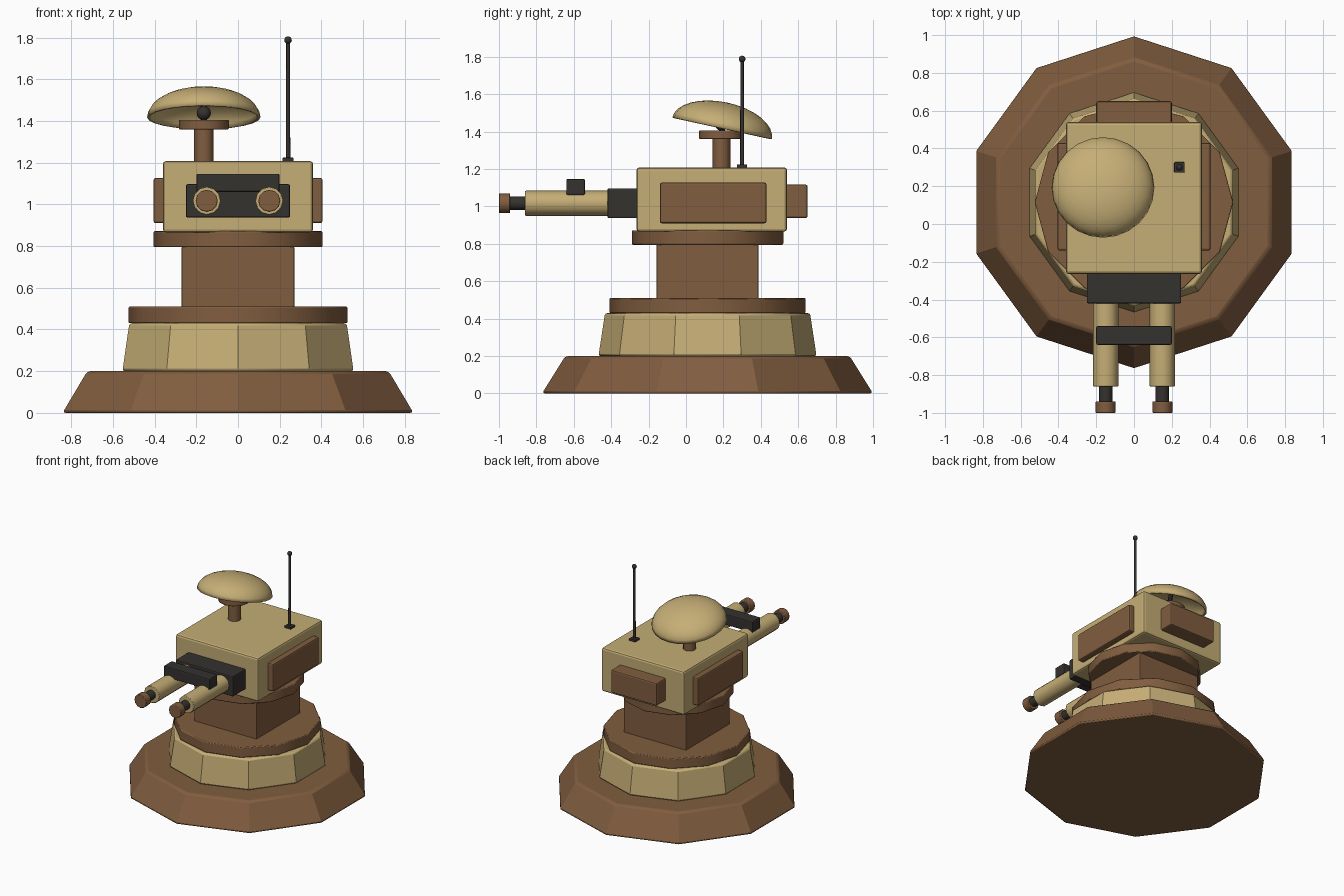
import bpy, bmesh, math
from mathutils import Matrix, Vector

if "Cube" in bpy.data.objects:
    bpy.data.objects.remove(bpy.data.objects["Cube"])

CY = 0.115  # turret axis in y


def material(name, rgb):
    m = bpy.data.materials.new(name)
    m.diffuse_color = (*rgb, 1)
    m.use_nodes = True
    m.node_tree.nodes["Principled BSDF"].inputs["Base Color"].default_value = m.diffuse_color
    return m


BROWN = material("brown", (0.22, 0.11, 0.05))
SAND = material("sand", (0.56, 0.42, 0.18))
DARK = material("dark", (0.035, 0.032, 0.028))


def finish(name, bm, mat, bevel=0.0, smooth=None, segments=2):
    bmesh.ops.recalc_face_normals(bm, faces=bm.faces)
    me = bpy.data.meshes.new(name)
    bm.to_mesh(me)
    bm.free()
    me.materials.append(mat)
    ob = bpy.data.objects.new(name, me)
    bpy.context.collection.objects.link(ob)
    if bevel:
        b = ob.modifiers.new("bevel", 'BEVEL')
        b.width, b.segments = bevel, segments
        b.limit_method, b.angle_limit = 'ANGLE', math.radians(50)
    if smooth:
        bpy.ops.object.select_all(action='DESELECT')
        ob.select_set(True)
        bpy.context.view_layer.objects.active = ob
        bpy.ops.object.shade_smooth_by_angle(angle=math.radians(smooth))
    return ob


def box(name, mat, x, y, z, bevel=0.01):
    bm = bmesh.new()
    bmesh.ops.create_cube(bm, size=1)
    for v in bm.verts:
        v.co = [(a + b) / 2 + c * (b - a) for (a, b), c in zip((x, y, z), v.co)]
    return finish(name, bm, mat, bevel)


def prism(name, mat, start, end, r1, r2, sides, bevel=0.0, smooth=40):
    """Tapered prism between two points with a corner on the +y (or +z) side."""
    start, end = Vector(start), Vector(end)
    axis = (end - start).normalized()
    up = Vector((0, 0, 1)) if abs(axis.y) > 0.9 else Vector((0, 1, 0))
    side = up.cross(axis).normalized()
    up = axis.cross(side)
    bm = bmesh.new()
    rings = []
    for p, r in ((start, r1), (end, r2)):
        angles = [math.tau * i / sides for i in range(sides)]
        rings.append([bm.verts.new(p + r * (math.cos(a) * up + math.sin(a) * side))
                      for a in angles])
    for ring in rings:
        bm.faces.new(ring)
    for i in range(sides):
        j = (i + 1) % sides
        bm.faces.new((rings[0][i], rings[0][j], rings[1][j], rings[1][i]))
    return finish(name, bm, mat, bevel, smooth)


def ball(name, mat, center, r):
    bm = bmesh.new()
    bmesh.ops.create_uvsphere(bm, u_segments=12, v_segments=8, radius=r,
                              matrix=Matrix.Translation(center))
    return finish(name, bm, mat, smooth=60)


# Stepped base and pedestal
def tier(name, mat, z0, z1, r0, r1, sides, bevel, smooth):
    prism(name, mat, (0, CY, z0), (0, CY, z1), r0, r1, sides, bevel, smooth)


tier("ground_base", BROWN, 0, 0.2, 0.885, 0.76, 10, 0.015, 30)
tier("base_collar", SAND, 0.2, 0.43, 0.583, 0.548, 10, 0.012, 30)
tier("base_ring", BROWN, 0.43, 0.51, 0.525, 0.525, 12, 0.006, 40)
box("pedestal", BROWN, (-0.27, 0.27), (CY - 0.272, CY + 0.272), (0.5, 0.8), 0.006)
tier("turret_ring", BROWN, 0.795, 0.872, 0.405, 0.405, 12, 0.006, 40)

# Turret body with side and rear panels
box("turret_body", SAND, (-0.36, 0.36), (-0.265, 0.54), (0.865, 1.208), 0.015)
for s, label in ((-1, "left"), (1, "right")):
    xs = sorted((s * 0.34, s * 0.405))
    box(label + "_side_panel", BROWN, xs, (-0.14, 0.43), (0.91, 1.127), 0.01)
box("rear_pack", BROWN, (-0.2, 0.2), (0.52, 0.65), (0.938, 1.117), 0.01)

# Twin barrels with mount and clamp
box("barrel_mount", DARK, (-0.25, 0.25), (-0.42, -0.25), (0.937, 1.097), 0.008)
box("barrel_clamp", DARK, (-0.2, 0.2), (-0.64, -0.54), (1.06, 1.147), 0.008)
for s, label in ((-1, "left"), (1, "right")):
    for part, mat, y0, y1, r in (("barrel", SAND, -0.40, -0.86, 0.067),
                                 ("barrel_neck", DARK, -0.84, -0.95, 0.036),
                                 ("muzzle", BROWN, -0.94, -1.0, 0.053)):
        prism(f"{label}_{part}", mat, (s * 0.15, y0, 1.017), (s * 0.15, y1, 1.017),
              r, r, 12, 0.004)

# Dish mast
DX, DY = -0.164, 0.19
prism("dish_post", BROWN, (DX, DY, 1.2), (DX, DY, 1.37), 0.047, 0.047, 12)
prism("dish_collar", BROWN, (DX, DY, 1.36), (DX, DY, 1.405), 0.12, 0.12, 12, 0.004)

# Tilted half-ellipsoid dish, open underneath
bm = bmesh.new()
bmesh.ops.create_uvsphere(bm, u_segments=24, v_segments=16, radius=1)
bmesh.ops.delete(bm, geom=[v for v in bm.verts if v.co.z < -0.01], context='VERTS')
tilt = Matrix.Rotation(math.radians(-12.3), 4, 'X')
place = Matrix.Translation((DX, DY + 0.003, 1.418)) @ tilt
bmesh.ops.transform(bm, matrix=place @ Matrix.Diagonal((0.272, 0.272, 0.14, 1)), verts=bm.verts)
dish = finish("dish", bm, SAND, smooth=40)
shell = dish.modifiers.new("thickness", 'SOLIDIFY')
shell.thickness, shell.offset = 0.012, -1

# Dish feed
ball("dish_feed", DARK, (DX, DY, 1.438), 0.034)
prism("dish_feed_rod", DARK, (DX, DY, 1.40), place @ Vector((0, 0, 0.133)), 0.016, 0.016, 8)

# Whip antenna
AX, AY = 0.24, 0.3
box("antenna_foot", DARK, (AX - 0.027, AX + 0.027), (AY - 0.027, AY + 0.027), (1.2, 1.224), 0.003)
prism("antenna_rod", DARK, (AX, AY, 1.21), (AX, AY, 1.79), 0.011, 0.009, 8, 0, 50)
ball("antenna_tip", DARK, (AX, AY, 1.788), 0.018)
